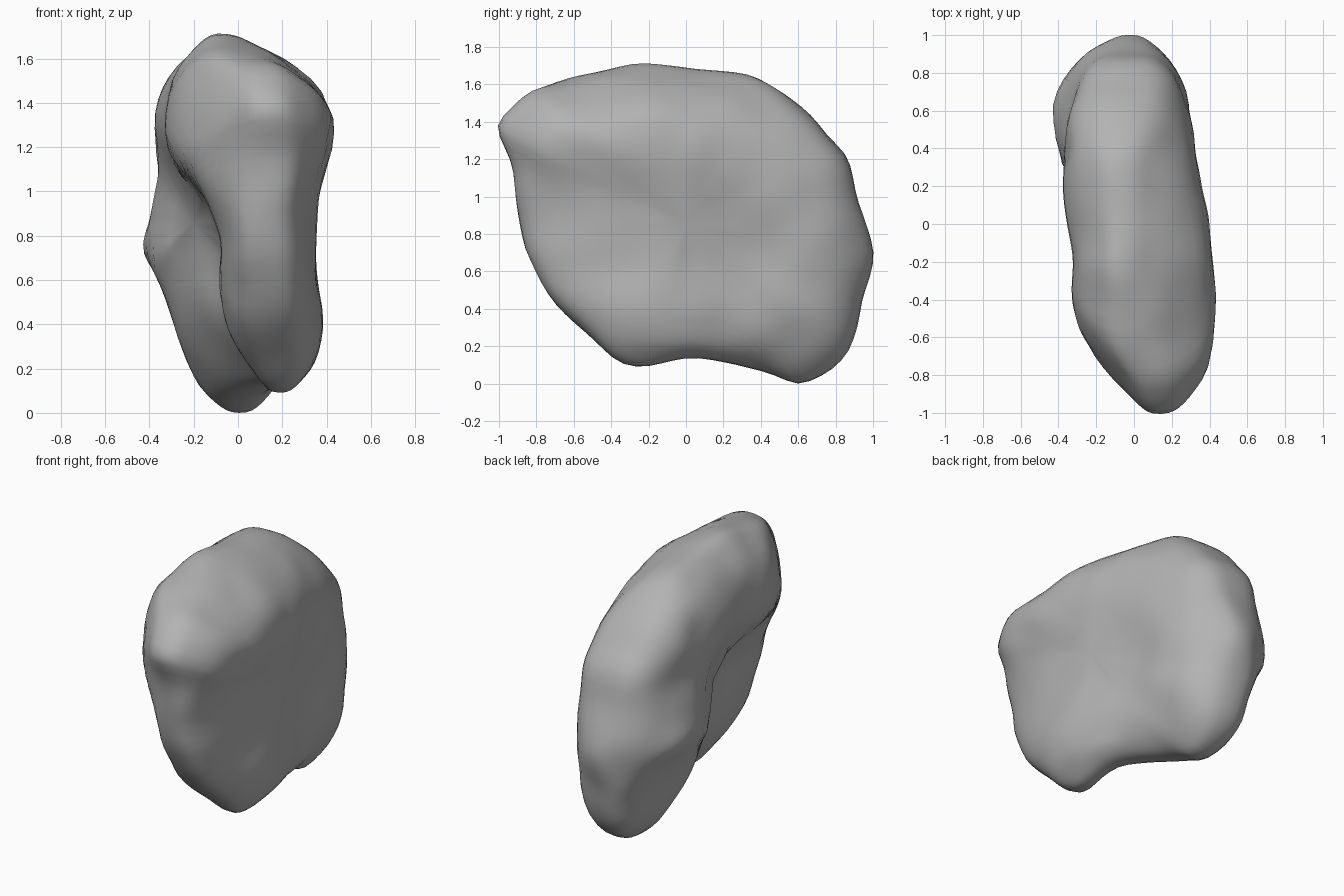
import bpy
import bmesh
import math
from mathutils import Vector, noise

cube = bpy.data.objects.get("Cube")
if cube:
    bpy.data.objects.remove(cube, do_unlink=True)

SEGMENTS = 88      # steps around the side outline
RINGS = 30         # steps from one broad face to the other
BOXINESS = 3       # how full the rounded cross-section is
CORE = Vector((0, 0.85))

# Side outline of the boulder as (y, z)
outline = [
    (-1.03, 1.38), (-.84, 1.57), (-.6, 1.64), (-.25, 1.72), (.05, 1.68),
    (.36, 1.66), (.5, 1.57), (.69, 1.41), (.87, 1.21), (.93, .97),
    (1.02, .68), (.94, .42), (.88, .15), (.76, .04), (.6, -.02),
    (.42, .06), (.25, .11), (0, .13), (-.22, .07), (-.36, .1),
    (-.51, .24), (-.73, .45), (-.88, .72), (-.9, .95), (-.94, 1.2),
]

# Width limits along the length: (y, low x, high x)
plan = [
    (-1, -.06, .35), (-.8, -.19, .44), (-.6, -.32, .49), (-.45, -.38, .48),
    (-.2, -.36, .44), (0, -.39, .42), (.2, -.43, .4), (.4, -.4, .36),
    (.6, -.48, .34), (.8, -.44, .33), (.9, -.37, .28), (1, -.22, .18),
]

# Width limits up the height of the front half: (z, low x, high x)
front_limits = [
    (.08, .0, .33), (.2, -.04, .4), (.4, -.12, .42), (.6, -.11, .37),
    (.78, -.1, .36), (.95, -.16, .37), (1.06, -.25, .39), (1.2, -.34, .44),
    (1.35, -.37, .49), (1.48, -.38, .43), (1.6, -.33, .3), (1.72, -.24, .12),
]

# Width limits up the height of the rear half: (z, low x, high x)
rear_limits = [
    (0, -.16, .17), (.1, -.25, .23), (.2, -.28, .28), (.4, -.31, .33),
    (.6, -.39, .33), (.72, -.49, .33), (.85, -.43, .34), (1.1, -.38, .36),
    (1.35, -.45, .33), (1.55, -.39, .24), (1.72, -.23, .08),
]


def lookup(table, t):
    """Interpolate the two limits stored in a table."""
    if t <= table[0][0]:
        return Vector(table[0][1:])
    for a, b in zip(table, table[1:]):
        if t <= b[0]:
            f = (t - a[0]) / (b[0] - a[0])
            return Vector(a[1:]).lerp(Vector(b[1:]), f)
    return Vector(table[-1][1:])


def smooth_step(a, b, t):
    f = min(max((t - a) / (b - a), 0), 1)
    return f * f * (3 - 2 * f)


def limits(y, z):
    """Lowest and highest x of the body at a point of the side view."""
    foot = smooth_step(.5, .1, z)
    f = smooth_step(-.25 + .2 * foot, .5 + .08 * foot, y)
    height = lookup(front_limits, z).lerp(lookup(rear_limits, z), f)
    length = lookup(plan, y)
    low = max(height[0], length[0])
    high = min(height[1], length[1])
    # Upright hollow in one broad face, shallow dish in the other
    low += .07 * math.exp(-((y + .12) / .2) ** 2) * smooth_step(1.15, .85, z)
    high -= .06 * math.exp(-((y - .25) / .3) ** 2 - ((z - .65) / .35) ** 2)
    return low, max(high, low + 0.06)


def resample(points, count):
    """Evenly spaced points along a closed outline."""
    points = [Vector(p) for p in points]
    edges = list(zip(points, points[1:] + points[:1]))
    step = sum((b - a).length for a, b in edges) / count
    result, travelled = [], 0.0
    for a, b in edges:
        length = (b - a).length
        while len(result) < count and len(result) * step < travelled + length:
            result.append(a.lerp(b, (len(result) * step - travelled) / length))
        travelled += length
    return result


def body_point(rim, angle):
    """Point on the surface between the core and the rim."""
    power = 2 / BOXINESS
    side = CORE.lerp(rim, math.cos(angle) ** power)
    low, high = limits(*side)
    bulge = math.copysign(abs(math.sin(angle)) ** power, angle)
    x = (low + high) / 2 + bulge * (high - low) / 2
    return Vector((x, side[0], side[1]))


# Boulder body: rings from one broad face to the other
bm = bmesh.new()
rim_points = resample(outline, SEGMENTS)
rings = []
for i in range(1, RINGS):
    angle = math.pi * (i / RINGS - 0.5)
    rings.append([bm.verts.new(body_point(p, angle)) for p in rim_points])

for lower, upper in zip(rings, rings[1:]):
    for k in range(SEGMENTS):
        n = (k + 1) % SEGMENTS
        bm.faces.new((lower[k], lower[n], upper[n], upper[k]))

# Close both broad faces at the core
for ring, sign in ((rings[0], -1), (rings[-1], 1)):
    pole = bm.verts.new(body_point(CORE, sign * math.pi / 2))
    for k in range(SEGMENTS):
        bm.faces.new((ring[k], ring[(k + 1) % SEGMENTS], pole))

# Worn edges, then gentle lumps
for _ in range(3):
    bmesh.ops.smooth_vert(bm, verts=bm.verts, factor=0.5,
                          use_axis_x=True, use_axis_y=True, use_axis_z=True)
bmesh.ops.recalc_face_normals(bm, faces=bm.faces)
bm.normal_update()
shifts = [v.normal * 0.014 * noise.noise(v.co * 4.5) for v in bm.verts]
for v, shift in zip(bm.verts, shifts):
    v.co += shift

# Stand on the ground
ground = min(v.co.z for v in bm.verts)
bmesh.ops.translate(bm, verts=bm.verts, vec=(0, 0, -ground))

mesh = bpy.data.meshes.new("boulder")
bm.to_mesh(mesh)
bm.free()
boulder = bpy.data.objects.new("boulder", mesh)
bpy.context.collection.objects.link(boulder)

# Stone colour
stone = bpy.data.materials.new("grey stone")
stone.use_nodes = True
colour = (0.45, 0.45, 0.45, 1)
stone.diffuse_color = colour
for node in stone.node_tree.nodes:
    if node.type == "BSDF_PRINCIPLED":
        node.inputs["Base Color"].default_value = colour
        node.inputs["Roughness"].default_value = 0.9
mesh.materials.append(stone)

bpy.ops.object.select_all(action="DESELECT")
boulder.select_set(True)
bpy.context.view_layer.objects.active = boulder
bpy.ops.object.shade_smooth_by_angle(angle=math.radians(40))
